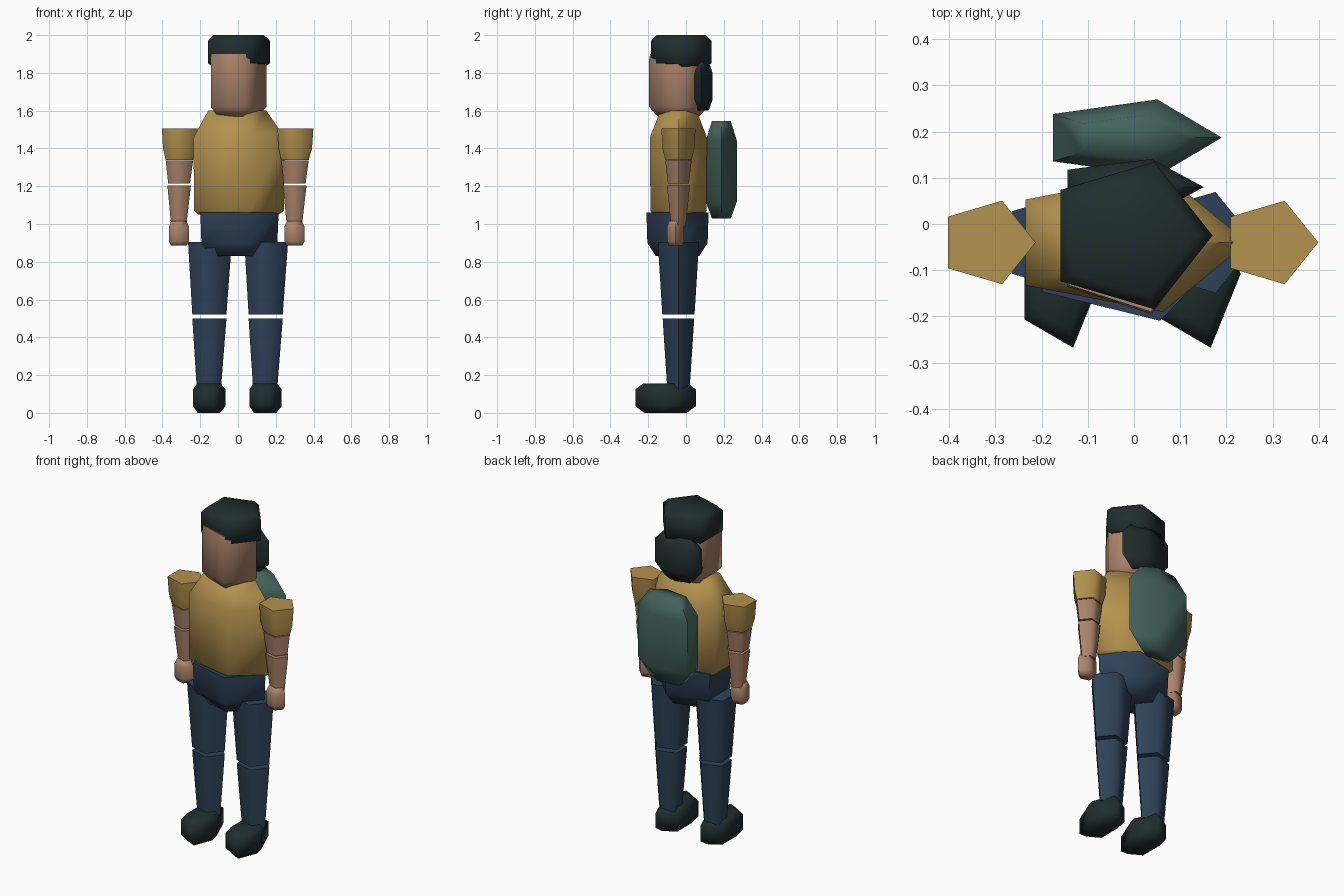
import bpy, bmesh
from math import cos, sin, tau, radians

if "Cube" in bpy.data.objects:
    bpy.data.objects.remove(bpy.data.objects["Cube"])


def material(name, srgb):
    color = [((c / 255 + 0.055) / 1.055) ** 2.4 for c in srgb] + [1]
    m = bpy.data.materials.new(name)
    m.use_nodes = True
    m.diffuse_color = color
    bsdf = next(n for n in m.node_tree.nodes if n.type == 'BSDF_PRINCIPLED')
    bsdf.inputs["Base Color"].default_value = color
    return m


SHIRT = material("ochre_shirt", (180, 146, 78))
SKIN = material("skin", (172, 132, 107))
DENIM = material("navy_denim", (47, 66, 88))
DARK = material("dark_hair_and_shoes", (32, 46, 45))
GREEN = material("green_pack", (68, 98, 90))

MID_X, MID_Y = -0.012, -0.04
SIDES = 5


def loft(name, mat, center, radii, rings):
    """Five-sided column; rings are (height, scale) pairs from bottom to top."""
    bm = bmesh.new()
    loops = []
    for z, s in rings:
        loops.append([bm.verts.new((center[0] + radii[0] * s * cos(tau * i / SIDES),
                                    center[1] + radii[1] * s * sin(tau * i / SIDES), z))
                      for i in range(SIDES)])
    bm.faces.new(loops[0][::-1])
    bm.faces.new(loops[-1])
    for low, high in zip(loops, loops[1:]):
        for i in range(SIDES):
            j = (i + 1) % SIDES
            bm.faces.new((low[i], low[j], high[j], high[i]))
    mesh = bpy.data.meshes.new(name)
    bm.to_mesh(mesh)
    bm.free()
    mesh.materials.append(mat)
    obj = bpy.data.objects.new(name, mesh)
    bpy.context.collection.objects.link(obj)
    bpy.ops.object.select_all(action='DESELECT')
    obj.select_set(True)
    bpy.context.view_layer.objects.active = obj
    bpy.ops.object.shade_smooth_by_angle(angle=radians(75))
    return obj


# Head and hair
loft("head", SKIN, (MID_X, MID_Y), (0.163, 0.163),
     [(1.57, 0.72), (1.62, 1), (1.87, 1), (1.9, 0.97)])
loft("hair_top", DARK, (MID_X, -0.025), (0.182, 0.168),
     [(1.83, 0.8), (1.85, 1), (1.97, 1), (2.0, 0.82)])
loft("hair_back", DARK, (MID_X, 0.08), (0.163, 0.064),
     [(1.6, 0.65), (1.66, 1), (1.8, 1), (1.86, 0.65)])

# Body and backpack
loft("torso", SHIRT, (-0.02, MID_Y), (0.266, 0.158),
     [(1.05, 0.88), (1.07, 0.99), (1.46, 1), (1.6, 0.64)])
loft("pelvis", DENIM, (-0.014, -0.045), (0.229, 0.173),
     [(0.83, 0.7), (0.9, 0.97), (1.06, 1)])
loft("backpack", GREEN, (MID_X, 0.187), (0.202, 0.087),
     [(1.03, 0.6), (1.12, 1), (1.44, 1), (1.545, 0.6)])

# Limbs
for side, sign in (("left", 1), ("right", -1)):
    arm = (MID_X + sign * 0.306, MID_Y)
    leg = (MID_X + sign * 0.149, MID_Y)
    loft(side + "_sleeve", SHIRT, arm, (0.105, 0.095),
         [(1.34, 0.77), (1.4, 0.93), (1.505, 1)])
    loft(side + "_upper_arm", SKIN, arm, (0.08, 0.073), [(1.215, 0.8), (1.335, 1)])
    loft(side + "_forearm", SKIN, arm, (0.069, 0.064), [(0.99, 0.64), (1.205, 1)])
    loft(side + "_hand", SKIN, (arm[0], -0.055), (0.059, 0.048),
         [(0.885, 0.78), (0.91, 1), (0.985, 1), (1.015, 0.75)])
    loft(side + "_thigh", DENIM, leg, (0.128, 0.115), [(0.52, 0.78), (0.905, 1)])
    loft(side + "_shin", DENIM, leg, (0.1, 0.088), [(0.13, 0.71), (0.5, 1)])
    loft(side + "_shoe", DARK, (leg[0], -0.108), (0.094, 0.168),
         [(0, 0.7), (0.035, 1), (0.125, 1), (0.155, 0.75)])
